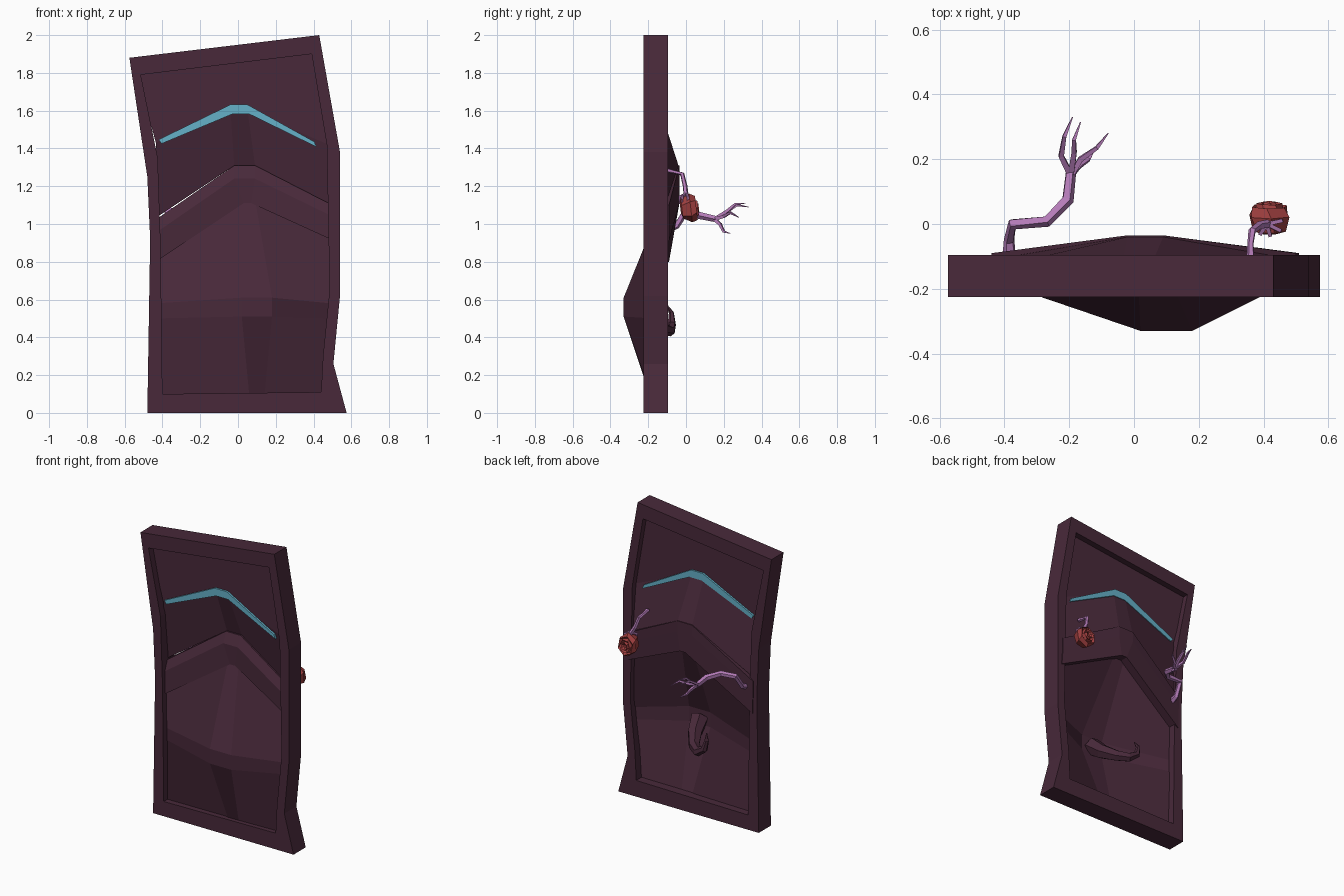
import bpy, bmesh, math
from mathutils import Vector

if "Cube" in bpy.data.objects:
    bpy.data.objects.remove(bpy.data.objects["Cube"])


def material(name, rgb):
    m = bpy.data.materials.new(name)
    m.diffuse_color = (*rgb, 1)
    m.use_nodes = True
    m.node_tree.nodes["Principled BSDF"].inputs["Base Color"].default_value = m.diffuse_color
    return m


PLUM = material("plum_wood", (0.065, 0.022, 0.042))
CYAN = material("cyan_glow", (0.13, 0.44, 0.58))
PINK = material("pink_branch", (0.46, 0.20, 0.48))
RED = material("red_petal", (0.35, 0.05, 0.05))


def finish(bm, name, mat):
    bmesh.ops.recalc_face_normals(bm, faces=bm.faces)
    me = bpy.data.meshes.new(name)
    bm.to_mesh(me)
    bm.free()
    ob = bpy.data.objects.new(name, me)
    me.materials.append(mat)
    bpy.context.collection.objects.link(ob)
    return ob


def bridge(bm, a, b):
    n = len(a)
    for i in range(n):
        j = (i + 1) % n
        bm.faces.new((a[i], a[j], b[j], b[i]))


def slab(name, rows, mat):
    """Creased board. Row: x of 4 columns, z left/middle/right,
    front y side/middle, thickness side/middle."""
    bm = bmesh.new()
    front, back = [], []
    for xs, (zl, zm, zr), (ys, ym), (ts, tm) in rows:
        zs, fy, th = (zl, zm, zm, zr), (ys, ym, ym, ys), (ts, tm, tm, ts)
        front.append([bm.verts.new((xs[i], fy[i], zs[i])) for i in range(4)])
        back.append([bm.verts.new((xs[i], fy[i] + th[i], zs[i])) for i in range(4)])
    for g in (front, back):
        for r0, r1 in zip(g, g[1:]):
            for i in range(3):
                bm.faces.new((r0[i], r0[i + 1], r1[i + 1], r1[i]))

    def rim(g):
        return g[0] + [r[3] for r in g[1:-1]] + g[-1][::-1] + [r[0] for r in g[-2:0:-1]]
    bridge(bm, rim(front), rim(back))
    return finish(bm, name, mat)


def tube(bm, pts, radii, sides=5):
    """Faceted tapering limb along a path."""
    pts = [Vector(p) for p in pts]
    rings, old, side = [], None, None
    for i, p in enumerate(pts):
        d = (pts[min(i + 1, len(pts) - 1)] - pts[max(i - 1, 0)]).normalized()
        side = d.orthogonal().normalized() if old is None else old.rotation_difference(d) @ side
        old = d
        other = d.cross(side)
        rings.append([bm.verts.new(p + radii[i] * (math.cos(a) * side + math.sin(a) * other))
                      for a in (2 * math.pi * k / sides for k in range(sides))])
    for a, b in zip(rings, rings[1:]):
        bridge(bm, a, b)
    bm.faces.new(rings[0])
    bm.faces.new(rings[-1])


# Crooked door frame
outer = [(-.48, 0), (.575, 0), (.505, .26), (.54, .62), (.54, 1.38),
         (.43, 2.0), (-.575, 1.88), (-.48, 1.25), (-.465, .92)]
inner = [(-.40, .10), (.44, .11), (.45, .30), (.485, .65), (.47, 1.42),
         (.39, 1.90), (-.515, 1.79), (-.425, 1.35), (-.41, .90)]
Y0, Y1 = -.225, -.095
bm = bmesh.new()
loops = [[bm.verts.new((x, y, z)) for x, z in pts]
         for pts, y in ((outer, Y0), (inner, Y0), (inner, Y1), (outer, Y1))]
for k in range(4):
    bridge(bm, loops[k], loops[(k + 1) % 4])
finish(bm, "door_frame", PLUM)

# Creased boards filling the frame
seam = ((-.435, -.04, .05, .48), (1.43, 1.605, 1.42), (-.18, -.18), (.045, .045))
slab("upper_panel", [
    ((-.535, -.12, .02, .405), (1.80, 1.87, 1.91), (-.18, -.18), (.045, .045)), seam], PLUM)
slab("middle_panel", [
    seam,
    ((-.44, -.02, .09, .50), (1.03, 1.31, 1.10), (-.16, -.09), (.05, .05))], PLUM)
slab("chevron_crossbar", [
    ((-.44, -.02, .09, .50), (1.02, 1.31, 1.10), (-.17, -.10), (.08, .065)),
    ((-.44, -.02, .09, .50), (.95, 1.24, 1.04), (-.20, -.13), (.11, .095)),
    ((-.435, .03, .07, .51), (.80, 1.11, .91), (-.20, -.13), (.11, .095))], PLUM)
slab("lower_panel", [
    ((-.435, .01, .09, .51), (.83, 1.13, .94), (-.175, -.12), (.04, .04)),
    ((-.43, .02, .18, .49), (.58, .61, .58), (-.175, -.33), (.04, .04)),
    ((-.43, .02, .18, .48), (.50, .51, .50), (-.175, -.33), (.04, .04)),
    ((-.42, .06, .14, .45), (.08, .09, .09), (-.185, -.19), (.04, .04))], PLUM)

# Glowing chevron crack
slab("glowing_crack", [
    ((-.42, -.04, .05, .405), (1.447, 1.632, 1.435), (-.193, -.193), (.07, .07)),
    ((-.405, -.03, .06, .415), (1.425, 1.582, 1.408), (-.193, -.193), (.07, .07))], CYAN)

# Curled horn handle on the back
bm = bmesh.new()
tube(bm, [(.10, -.29, .555), (.08, -.21, .49), (.03, -.13, .445), (-.03, -.085, .435),
          (-.085, -.075, .47), (-.10, -.078, .53), (-.085, -.10, .57)],
     [.06, .048, .036, .03, .022, .014, .003], 6)
finish(bm, "curled_handle", PLUM)

# Reaching branch arm with four twig fingers
bm = bmesh.new()
tube(bm, [(-.385, -.105, .97), (-.385, -.05, .99), (-.375, .0, 1.07), (-.27, .008, 1.065),
          (-.205, .075, 1.045), (-.195, .165, 1.025)],
     [.022, .017, .018, .018, .02, .017])
palm = (-.195, .15, 1.025)
fingers = [((-.225, .21, 1.06), (-.215, .27, 1.10), (-.19, .33, 1.09)),
           ((-.185, .22, 1.07), (-.185, .26, 1.105), (-.165, .315, 1.11)),
           ((-.165, .20, 1.04), (-.115, .235, 1.06), (-.08, .28, 1.035)),
           ((-.17, .18, 1.0), (-.14, .20, .96), (-.12, .235, .95))]
for f in fingers:
    tube(bm, [palm, *f], [.013, .011, .008, .002], 4)
finish(bm, "reaching_branch", PINK)

# Drooping branch arm gripping the rose
bm = bmesh.new()
tube(bm, [(.36, -.105, 1.285), (.36, -.06, 1.275), (.365, -.02, 1.265), (.385, -.005, 1.20),
          (.415, .0, 1.15)], [.013, .01, .012, .013, .014])
for dx, dy in ((-.025, -.03), (.005, -.035), (.035, -.02), (.04, .01)):
    tube(bm, [(.41, .0, 1.16), (.415 + dx, dy, 1.145), (.42 + dx, dy, 1.105)],
         [.009, .008, .002], 4)
finish(bm, "drooping_branch", PINK)

# Rose: twisted hexagonal petal layers opening to the back
profile = [(-.03, .03), (-.022, .058), (.025, .076), (.055, .064), (.042, .05),
           (.064, .044), (.05, .03), (.068, .024), (.056, .01)]
bm = bmesh.new()
rings = []
for k, (y, r) in enumerate(profile):
    ring = []
    for i in range(6):
        a = math.tau * i / 6 + k * .22
        x, z = r * .9 * math.cos(a), r * math.sin(a)
        ring.append(bm.verts.new((.418 + x, y - .12 * z, 1.085 + z)))
    rings.append(ring)
for a, b in zip(rings, rings[1:]):
    bridge(bm, a, b)
bm.faces.new(rings[0])
bm.faces.new(rings[-1])
finish(bm, "rose", RED)
